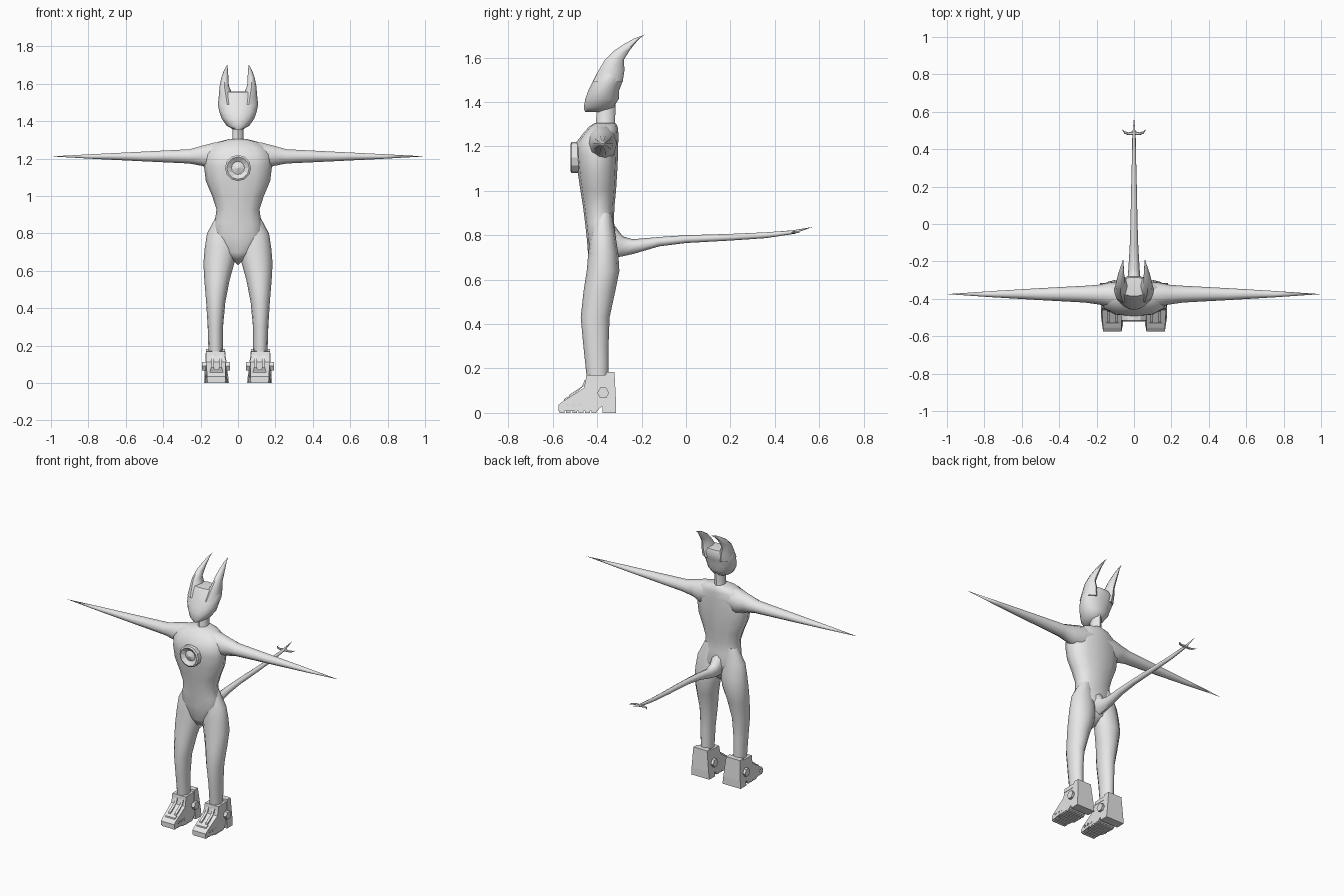
import bpy, bmesh, math
from mathutils import Vector

grey = bpy.data.materials.new("light grey")
grey.diffuse_color = (0.8, 0.8, 0.8, 1)


def finish(name, bm, angle, mirror):
    """Turn a bmesh into an object, smooth below the given edge angle."""
    bmesh.ops.recalc_face_normals(bm, faces=bm.faces[:])
    for f in bm.faces:
        f.smooth = angle > 0
    for e in bm.edges:
        e.smooth = e.calc_face_angle(0) < math.radians(angle)
    me = bpy.data.meshes.new(name)
    bm.to_mesh(me)
    bm.free()
    me.materials.append(grey)
    ob = bpy.data.objects.new(name, me)
    bpy.context.collection.objects.link(ob)
    if mirror:
        ob.modifiers.new("mirror", 'MIRROR')
    return ob


def loft(name, axis, rings, n=12, power=1.0, angle=50, mirror=False):
    """Skin rings (t, a0, a1, b0, b1) along an axis; a zero-size ring is a point."""
    bm = bmesh.new()
    place = {'x': lambda t, a, b: (t, a, b),
             'y': lambda t, a, b: (a, t, b),
             'z': lambda t, a, b: (a, b, t)}[axis]

    def bend(v):
        return math.copysign(abs(v) ** power, v) if abs(v) > 1e-6 else 0.0
    loops = []
    for t, a0, a1, b0, b1 in rings:
        ca, cb, ra, rb = (a0 + a1) / 2, (b0 + b1) / 2, (a1 - a0) / 2, (b1 - b0) / 2
        if ra == 0 and rb == 0:
            loops.append([bm.verts.new(place(t, ca, cb))] * n)
            continue
        loops.append([bm.verts.new(place(t, ca + ra * bend(math.cos(2 * math.pi * i / n)),
                                         cb + rb * bend(math.sin(2 * math.pi * i / n))))
                      for i in range(n)])
    for p, q in zip(loops, loops[1:]):
        for i in range(n):
            j = (i + 1) % n
            bm.faces.new(list(dict.fromkeys((p[i], p[j], q[j], q[i]))))
    for end in (loops[0], loops[-1]):
        if end[0] is not end[1]:
            bm.faces.new(end)
    return finish(name, bm, angle, mirror)


def prism(name, profile, xrange):
    """Extrude a (y, z) side profile between x limits given by a function; mirrored."""
    bm = bmesh.new()
    sides = [[bm.verts.new((xrange(y, z)[k], y, z)) for y, z in profile] for k in (0, 1)]
    n = len(profile)
    for i in range(n):
        j = (i + 1) % n
        bm.faces.new((sides[0][i], sides[0][j], sides[1][j], sides[1][i]))
    for s in sides:
        bm.faces.new(s)
    return finish(name, bm, 0, True)


def disc(name, x0, x1, y, z, r, n=6):
    """Sideways cylinder on each boot."""
    return loft(name, 'x', [(x, y - r, y + r, z - r, z + r) for x in (x0, x1)],
                n=n, angle=0, mirror=True)


# Torso, from the crotch point up to the shoulders
loft("torso", 'z', [
    (.63, 0, 0, -.40, -.40),
    (.70, -.07, .07, -.44, -.325),
    (.79, -.14, .14, -.447, -.312),
    (.86, -.124, .124, -.455, -.325),
    (.93, -.115, .115, -.464, -.322),
    (1.00, -.138, .138, -.475, -.315),
    (1.08, -.172, .172, -.487, -.31),
    (1.16, -.182, .182, -.495, -.306),
    (1.22, -.178, .178, -.493, -.305),
    (1.265, -.15, .15, -.458, -.305),
    (1.29, -.105, .105, -.435, -.308),
    (1.306, -.04, .04, -.41, -.318)], power=.85)

# Neck
loft("neck", 'z', [(1.27, -.045, .045, -.42, -.312),
                   (1.31, -.03, .03, -.405, -.32),
                   (1.42, -.03, .03, -.40, -.315)], n=8)

# Head with a slanted mask-like front
loft("head", 'z', [
    (1.355, -.022, .022, -.456, -.37),
    (1.375, -.06, .06, -.462, -.325),
    (1.415, -.088, .088, -.455, -.30),
    (1.45, -.10, .10, -.442, -.30),
    (1.49, -.108, .108, -.422, -.285),
    (1.53, -.103, .103, -.402, -.277),
    (1.556, -.085, .085, -.385, -.285),
    (1.56, 0, 0, -.34, -.34)], power=.9, n=14)

# Swept-back ears
loft("ears", 'z', [
    (1.49, .01, .106, -.42, -.285),
    (1.545, .03, .102, -.392, -.277),
    (1.59, .049, .098, -.365, -.28),
    (1.63, .051, .09, -.325, -.255),
    (1.66, .053, .08, -.28, -.232),
    (1.685, .055, .068, -.235, -.21),
    (1.703, .058, .058, -.185, -.185)], n=8, mirror=True)

# Arms tapering to a point
loft("arms", 'x', [
    (.05, -.45, -.31, 1.16, 1.30),
    (.13, -.445, -.312, 1.13, 1.289),
    (.19, -.43, -.325, 1.158, 1.272),
    (.26, -.42, -.33, 1.172, 1.252),
    (.50, -.407, -.343, 1.184, 1.239),
    (.75, -.392, -.358, 1.197, 1.226),
    (1.0, -.375, -.375, 1.212, 1.212)], n=10, mirror=True)

# Legs
loft("legs", 'z', [
    (.14, .082, .157, -.445, -.35),
    (.30, .08, .162, -.462, -.349),
    (.43, .068, .17, -.474, -.344),
    (.55, .045, .18, -.461, -.318),
    (.64, .02, .185, -.447, -.30),
    (.72, .005, .178, -.44, -.305),
    (.80, .008, .166, -.43, -.318),
    (.90, .04, .112, -.41, -.335)], n=12, mirror=True)

# Tail and its hooked tip
loft("tail", 'y', [
    (-.36, -.05, .05, .69, .88),
    (-.315, -.042, .042, .70, .835),
    (-.285, -.034, .034, .705, .795),
    (-.24, -.03, .03, .715, .782),
    (-.12, -.023, .023, .75, .792),
    (0, -.019, .019, .765, .80),
    (.20, -.015, .015, .776, .806),
    (.36, -.011, .011, .787, .813),
    (.48, -.009, .009, .805, .822),
    (.57, 0, 0, .837, .837)], n=8)
loft("tail_hooks", 'x', [
    (0, .475, .497, .805, .821),
    (.03, .475, .49, .807, .819),
    (.05, .482, .496, .808, .818),
    (.06, .495, .505, .81, .816),
    (.062, .515, .515, .813, .813)], n=6, mirror=True)

# Faceted chest medallion
loft("chest_medallion", 'y', [(y, -r, r, 1.15 - r, 1.15 + r) for y, r in
                              ((-.46, .07), (-.515, .07), (-.521, .06), (-.503, .035), (-.517, 0))],
     n=12, angle=0)


# Boots: the width narrows upward and at the toe
def boot_width(extra=0.0):
    def limits(y, z):
        half = (.049 if y < -.5 else .063 - .09 * z) + extra
        mid = .115 + .03 * z
        return mid - half, mid + half
    return limits


prism("boot_shell", [(-.575, .008), (-.575, .035), (-.555, .052), (-.46, .112), (-.445, .17),
                     (-.36, .17), (-.36, .03), (-.385, .025), (-.40, .008), (-.49, .008)],
      boot_width())
prism("boot_heel_plate", [(-.375, 0), (-.375, .06), (-.36, .183), (-.322, .183), (-.315, .05),
                          (-.315, 0)], boot_width(.004))
prism("boot_ankle_cuff", [(-.452, .145), (-.449, .17), (-.33, .172), (-.33, .145)],
      boot_width(.002))

# Front ridges on the boots and the toe bar
for x in (.093, .137):
    prism("boot_front_ridge", [(-.53, .06), (-.525, .082), (-.468, .12), (-.455, .15), (-.44, .14)],
          lambda y, z, x=x: (x - .008, x + .008))
prism("boot_toe_bar", [(-.55, .05), (-.548, .064), (-.53, .074), (-.52, .066)],
      lambda y, z: (.08, .15))

# Sole treads
for i in range(6):
    y = -.57 + i * .029
    prism("boot_tread", [(y, 0), (y, .012), (y + .022, .012), (y + .022, 0)], boot_width(-.002))

# Ankle bolts through each boot and small side studs
disc("boot_ankle_bolt", .042, .193, -.373, .09, .027)
for y in (-.535, -.505, -.475):
    disc("boot_side_stud", .058, .172, y, .036, .008)
